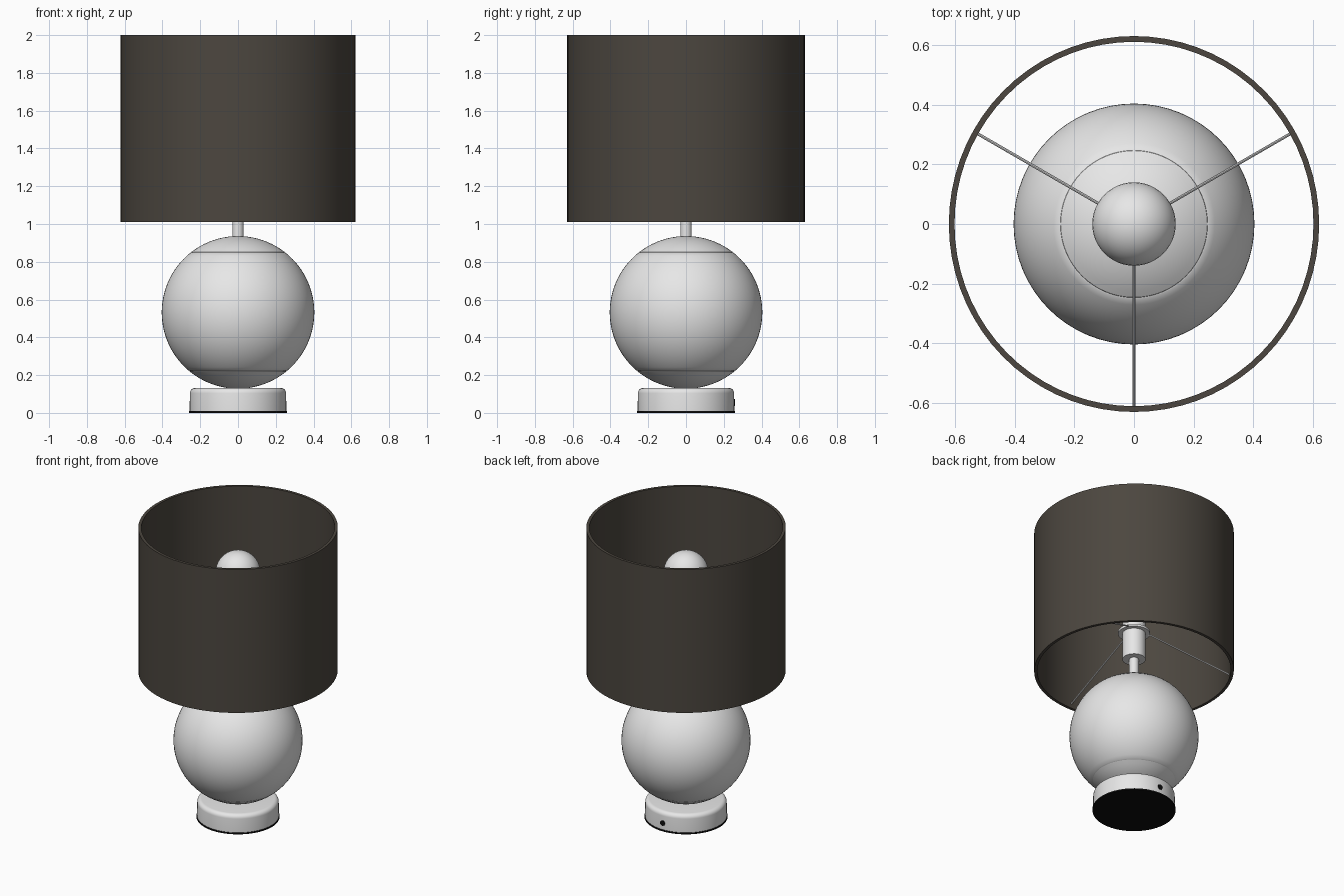
import bpy, bmesh, math
from mathutils import Vector

if "Cube" in bpy.data.objects:
    bpy.data.objects.remove(bpy.data.objects["Cube"])


def material(name, rgb):
    m = bpy.data.materials.new(name)
    m.diffuse_color = (*rgb, 1)
    m.use_nodes = True
    m.node_tree.nodes["Principled BSDF"].inputs["Base Color"].default_value = m.diffuse_color
    return m


WHITE = material("pale_grey", (0.8, 0.8, 0.8))
FABRIC = material("dark_taupe", (0.072, 0.062, 0.05))
BLACK = material("black", (0.004, 0.004, 0.004))


def finish(bm, name, mat, angle=30):
    bmesh.ops.remove_doubles(bm, verts=bm.verts, dist=1e-5)
    bmesh.ops.recalc_face_normals(bm, faces=bm.faces)
    me = bpy.data.meshes.new(name)
    bm.to_mesh(me)
    bm.free()
    me.materials.append(mat)
    ob = bpy.data.objects.new(name, me)
    bpy.context.collection.objects.link(ob)
    bpy.ops.object.select_all(action='DESELECT')
    ob.select_set(True)
    bpy.context.view_layer.objects.active = ob
    bpy.ops.object.shade_smooth_by_angle(angle=math.radians(angle))
    return ob


def lathe(name, profile, mat, steps=64, closed=False):
    """Revolve (radius, height) points around the z axis."""
    bm = bmesh.new()
    pts = profile + profile[:1] if closed else profile
    vs = [bm.verts.new((r, 0, z)) for r, z in pts]
    es = [bm.edges.new(pair) for pair in zip(vs, vs[1:])]
    bmesh.ops.spin(bm, geom=vs + es, cent=(0, 0, 0), axis=(0, 0, 1),
                   angle=math.tau, steps=steps)
    return finish(bm, name, mat)


def rod(name, a, b, radius, mat, sides=12):
    """Straight cylinder between two points."""
    a, b = Vector(a), Vector(b)
    bm = bmesh.new()
    bmesh.ops.create_cone(bm, cap_ends=True, segments=sides, radius1=radius,
                          radius2=radius, depth=(b - a).length)
    rot = (b - a).to_track_quat('Z', 'Y').to_matrix()
    bmesh.ops.rotate(bm, verts=bm.verts, cent=(0, 0, 0), matrix=rot)
    bmesh.ops.translate(bm, verts=bm.verts, vec=(a + b) / 2)
    return finish(bm, name, mat, 40)


def arc(r, z, radius, start, end, n):
    """Arc points, angles in degrees measured from the horizontal."""
    out = []
    for i in range(n + 1):
        t = math.radians(start + (end - start) * i / n)
        out.append((max(0, r + radius * math.cos(t)), z + radius * math.sin(t)))
    return out


# Foot: felt pad, rounded disc and cable hole at the back
lathe("felt_pad", [(0, 0), (0.26, 0), (0.26, 0.01), (0, 0.01)], BLACK)
lathe("foot", [(0, 0.01), (0.256, 0.01)] + arc(0.227, 0.104, 0.028, 0, 90, 6)
      + [(0, 0.132)], WHITE)
rod("cable_hole", (0, 0.24, 0.055), (0, 0.259, 0.055), 0.018, BLACK, 16)

# Round body, with fine seam grooves near the top and bottom
body = arc(0, 0.532, 0.404, -90, -50.5, 10)
body += [(0.254, 0.2215)] + arc(0, 0.532, 0.404, -49.5, 51.5, 28)
body += [(0.247, 0.849)] + arc(0, 0.532, 0.404, 52.5, 90, 10)
lathe("body", body, WHITE)

# Stem, lamp holder and globe bulb
rod("stem", (0, 0, 0.92), (0, 0, 1.10), 0.03, WHITE, 24)
lathe("lamp_holder", [(0, 1.09), (0.073, 1.09), (0.073, 1.42), (0, 1.42)], WHITE, 32)
lathe("bulb", [(0, 1.41), (0.05, 1.41), (0.05, 1.50), (0.062, 1.545)]
      + arc(0, 1.69, 0.14, -55, 90, 20), WHITE, 48)

# Shade carrier: ring round the holder and three sloping wires
lathe("carrier_ring", [(0.07, 1.275), (0.10, 1.275), (0.10, 1.29), (0.07, 1.29)],
      WHITE, 32, closed=True)
for i, deg in enumerate((30, 150, 270)):
    c, s = math.cos(math.radians(deg)), math.sin(math.radians(deg))
    rod(f"carrier_wire_{i + 1}", (0.09 * c, 0.09 * s, 1.282),
        (0.61 * c, 0.61 * s, 1.04), 0.005, WHITE, 8)

# Open drum shade
shade = lathe("shade", [(0.602, 1.01), (0.621, 1.01), (0.621, 2.0), (0.602, 2.0)],
              FABRIC, 72, closed=True)
for v in shade.data.vertices:
    v.co.y *= 1.015
